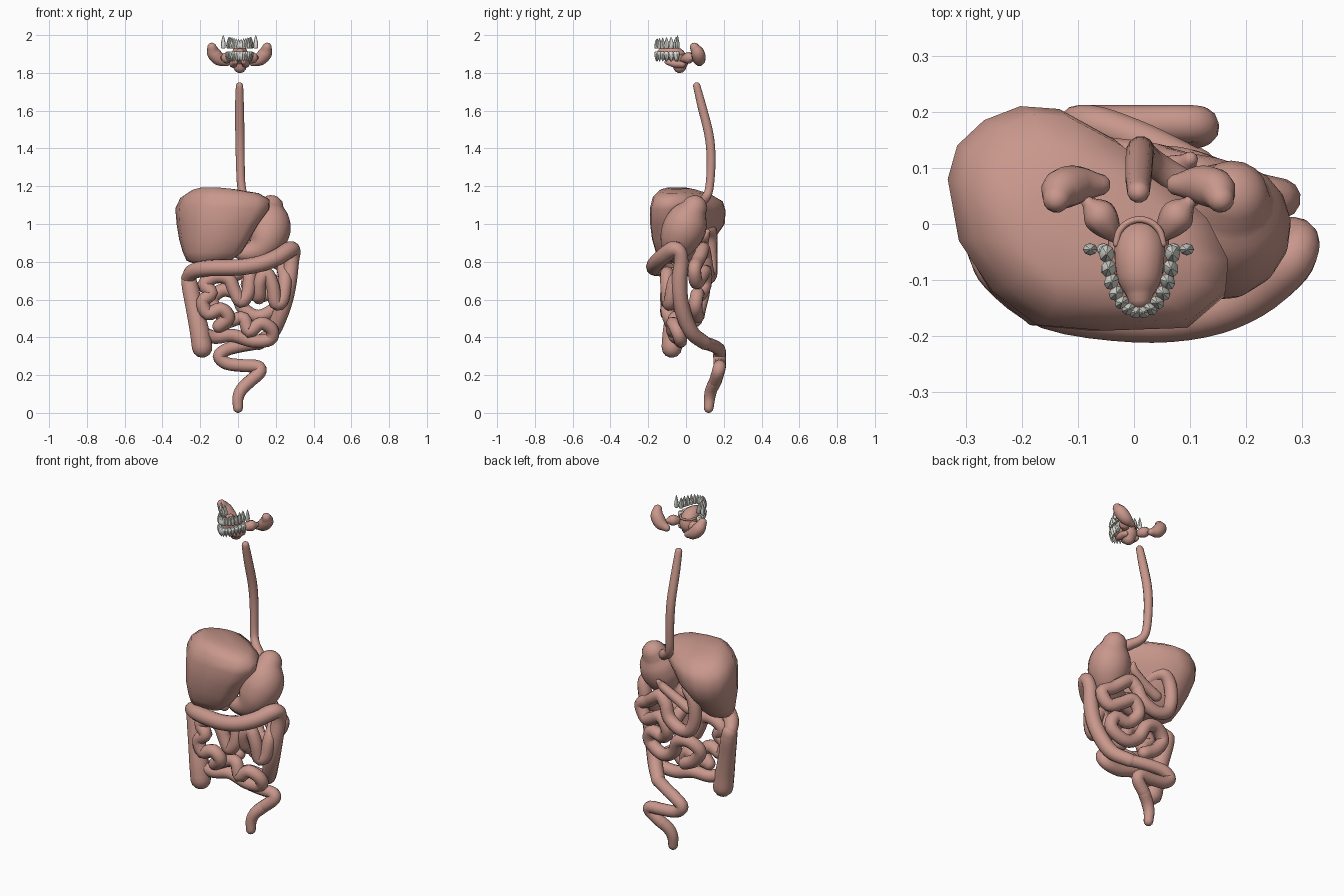
import bpy, bmesh, math
from mathutils import Vector

flesh = bpy.data.materials.new("flesh")
flesh.diffuse_color = (0.58, 0.31, 0.26, 1)
tooth_mat = bpy.data.materials.new("enamel")
tooth_mat.diffuse_color = (0.75, 0.75, 0.7, 1)


def finish(name, rings, mat=flesh, angle=50):
    """Skin a list of equal-length vertex rings and cap both ends."""
    bm = bmesh.new()
    vs = [[bm.verts.new(p) for p in ring] for ring in rings]
    n = len(rings[0])
    for a, b in zip(vs, vs[1:]):
        for i in range(n):
            j = (i + 1) % n
            bm.faces.new((a[i], a[j], b[j], b[i]))
    bm.faces.new(vs[0][::-1])
    bm.faces.new(vs[-1])
    bmesh.ops.recalc_face_normals(bm, faces=bm.faces)
    me = bpy.data.meshes.new(name)
    bm.to_mesh(me)
    bm.free()
    me.materials.append(mat)
    ob = bpy.data.objects.new(name, me)
    bpy.context.collection.objects.link(ob)
    bpy.ops.object.select_all(action='DESELECT')
    ob.select_set(True)
    bpy.context.view_layer.objects.active = ob
    bpy.ops.object.shade_smooth_by_angle(angle=math.radians(angle))
    return ob


def tube(name, pts, r=None, sides=12, steps=4):
    """Round-ended tube through points (x, y, z[, radius])."""
    P = [Vector((*p[:3], r if r else p[3])) for p in pts]
    P = [2 * P[0] - P[1]] + P + [2 * P[-1] - P[-2]]
    path = []
    for a, b, c, d in zip(P, P[1:], P[2:], P[3:]):
        for k in range(steps):
            t = k / steps
            path.append(0.5 * (2 * b + (c - a) * t + (2 * a - 5 * b + 4 * c - d) * t * t
                               + (3 * b - a - 3 * c + d) * t ** 3))
    path.append(P[-2])
    pos = [p.to_3d() for p in path]
    rad = [p[3] for p in path]
    n = len(pos)
    tan = [(pos[min(i + 1, n - 1)] - pos[max(i - 1, 0)]).normalized() for i in range(n)]
    stations = [(pos[i], rad[i], tan[i]) for i in range(n)]
    caps = [math.radians(a) for a in (28, 55, 80)]
    stations = ([(pos[0] - tan[0] * rad[0] * math.sin(a), rad[0] * math.cos(a), tan[0]) for a in caps[::-1]]
                + stations
                + [(pos[-1] + tan[-1] * rad[-1] * math.sin(a), rad[-1] * math.cos(a), tan[-1]) for a in caps])
    u = tan[0].orthogonal().normalized()
    rings = []
    for c, q, t in stations:
        u = (u - t * u.dot(t)).normalized()
        v = t.cross(u)
        rings.append([c + q * (u * math.cos(w) + v * math.sin(w))
                      for w in (2 * math.pi * k / sides for k in range(sides))])
    return finish(name, rings)


# Oesophagus
tube("oesophagus", [(.008, .057, 1.73, .02), (.008, .085, 1.62, .024), (.01, .122, 1.47, .025),
                    (.012, .133, 1.34, .024), (.018, .125, 1.2, .023), (.04, .105, 1.14, .024),
                    (.1, .06, 1.1, .03)])

# Stomach
tube("stomach", [(.175, .045, 1.085, .068), (.17, .018, 1.035, .103), (.163, -.012, .97, .115),
                 (.14, -.042, .905, .1), (.1, -.06, .86, .068), (.03, -.06, .845, .042),
                 (-.03, -.03, .87, .03)], sides=16)

# Liver: plan outline stretched to fit each level, top tilted down to the back and left lobe
plan = [(-.33, .08), (-.313, .14), (-.265, .185), (-.2, .21), (-.13, .205), (-.03, .15), (.05, .085), (.13, .01),
        (.17, -.07), (.165, -.13), (.1, -.185), (-.05, -.19), (-.17, -.18), (-.25, -.12), (-.31, -.03)]
levels = [(1.193, -.2, -.02, -.1, .05), (1.183, -.25, .11, -.14, .13), (1.15, -.305, .168, -.175, .195),
          (1.09, -.332, .165, -.19, .21), (1.0, -.325, .11, -.19, .205), (.92, -.312, .062, -.18, .15),
          (.85, -.292, .02, -.16, .09), (.805, -.272, -.04, -.135, .04), (.79, -.23, -.1, -.1, .0)]
rings = []
for z, x0, x1, y0, y1 in levels:
    w = max(0, (z - 1) / .19)
    ring = []
    for px, py in plan:
        x, y = x0 + (px + .33) / .5 * (x1 - x0), y0 + (py + .19) / .4 * (y1 - y0)
        ring.append(Vector((x, y, z - w * (.1 * max(0, x + .1) + .2 * max(0, y)))))
    rings.append(ring)
finish("liver", rings, angle=70)

# Gallbladder and pancreas
tube("gallbladder", [(-.06, -.04, .8, .028), (-.05, .0, .86, .024), (-.03, .04, .91, .01)])
tube("pancreas", [(-.08, .09, .84, .03), (.0, .09, .88, .028), (.08, .1, .93, .024), (.1, .115, .96, .014)])

# Duodenum
tube("duodenum", [(-.03, -.03, .87), (-.06, .05, .95), (-.1, .12, .97), (-.14, .13, .92), (-.15, .13, .82),
                  (-.12, .13, .74), (-.05, .12, .72), (.03, .11, .76), (.06, .1, .83)], r=.036)

# Small intestine: rear coils, then front coils
tube("small_intestine_rear", [
    (.06, .1, .83), (.1, .09, .87), (.15, .08, .84), (.2, .06, .8), (.262, .045, .76), (.22, .055, .69),
    (.15, .08, .72), (.09, .1, .75), (.05, .1, .68), (.1, .07, .62), (.18, .06, .63), (.2, .05, .56),
    (.11, .06, .51), (.03, .07, .55), (-.01, .09, .63), (-.08, .09, .65), (-.14, .07, .6), (-.1, .06, .53),
    (-.03, .05, .49)], r=.036)
tube("small_intestine_front", [
    (.24, .0, .76), (.25, -.06, .7), (.235, -.08, .6), (.2, -.09, .58), (.185, -.1, .67), (.15, -.1, .74),
    (.115, -.1, .69), (.11, -.07, .61), (.09, -.03, .68), (.065, -.08, .74), (.055, -.1, .64), (.015, -.1, .59),
    (-.02, -.1, .65), (-.05, -.1, .71), (-.12, -.09, .72), (-.18, -.09, .68), (-.14, -.1, .635),
    (-.185, -.1, .59), (-.16, -.1, .525), (-.09, -.1, .55), (-.05, -.09, .505), (-.1, -.07, .46)], r=.036)
tube("ileum", [(-.1, -.07, .46), (-.03, -.05, .49), (.03, -.06, .5), (.06, -.07, .43), (.12, -.07, .475),
               (.18, -.05, .44), (.17, -.03, .39), (.08, -.03, .38), (-.03, -.03, .41), (-.12, -.05, .4),
               (-.18, -.07, .42)], r=.035)

# Large intestine
tube("ascending_colon", [(-.19, -.075, .348, .056), (-.205, -.07, .44, .053), (-.23, -.055, .55, .047),
                         (-.25, -.04, .65, .046), (-.26, -.035, .7, .042)])
tube("transverse_colon", [(-.265, -.04, .715, .036), (-.235, -.085, .75, .042), (-.15, -.145, .767, .043),
                          (.0, -.168, .77, .043), (.12, -.16, .79, .043), (.21, -.125, .825, .044),
                          (.275, -.07, .865, .044), (.295, -.035, .855, .036), (.285, -.025, .8, .038),
                          (.27, -.035, .7, .042), (.25, -.03, .6, .042), (.215, -.005, .5, .042),
                          (.175, .035, .42, .04), (.11, .1, .37, .037)])
tube("sigmoid_colon", [(.11, .1, .37), (.02, .145, .355), (-.06, .175, .335), (-.1, .178, .3),
                       (-.06, .178, .262), (.03, .178, .25), (.105, .178, .245), (.115, .17, .215),
                       (.06, .155, .165)], r=.034)
tube("rectum", [(.06, .155, .165, .034), (.02, .135, .125, .033), (.0, .125, .08, .03), (.0, .12, .026, .026)])

# Tongue with root
tube("tongue", [(.01, -.128, 1.908, .024), (.01, -.1, 1.903, .04), (.01, -.055, 1.893, .046),
                (.01, -.032, 1.862, .045), (.01, -.033, 1.835, .036)])

# Arch behind the tongue
tube("palate_arch", [(.01 + .042 * math.cos(a), -.035 + .043 * math.sin(a), 1.9)
                     for a in (math.pi * k / 6 for k in range(7))], r=.006, sides=8)

# Salivary glands, mirrored
for side, s in (("left", 1), ("right", -1)):
    def mir(pts):
        return [(.008 + s * x, y, z, r) for x, y, z, r in pts]
    tube("parotid_gland_" + side, mir([(.146, .045, 1.935, .025), (.137, .062, 1.905, .036),
                                       (.108, .07, 1.872, .034), (.07, .07, 1.855, .02)]))
    tube("submandibular_gland_" + side, mir([(.09, .038, 1.88, .012), (.072, .018, 1.88, .03),
                                             (.055, -.005, 1.875, .025), (.04, -.028, 1.87, .008)]), sides=8)
    tube("sublingual_gland_" + side, mir([(.036, -.02, 1.845, .018), (.032, -.06, 1.85, .022),
                                          (.022, -.1, 1.858, .014)]), sides=8)


# Teeth: broad crown plus pointed root, upper rows point up
def tooth(name, x, y, ang, size, biting, up, length):
    prof = [(0, .6), (.08, .9), (.28, 1), (.5, .85), (.8, .45), (1, .1)]
    c, s = math.cos(ang), math.sin(ang)
    rings = []
    for h, w in prof:
        rings.append([Vector((x + size * w * (math.cos(a) * c - .85 * math.sin(a) * s),
                              y + size * w * (math.cos(a) * s + .85 * math.sin(a) * c),
                              biting + up * h * length))
                      for a in (math.pi * k / 4 for k in range(8))])
    finish(name, rings, tooth_mat, 40)


for jaw, z, up, length in (("upper", 1.928, 1, .05), ("lower", 1.912, -1, .052)):
    for k in range(14):
        t = math.pi * (k + .5) / 14
        back = abs(math.cos(t))
        x, y = .01 + .059 * math.cos(t), -.04 - .118 * math.sin(t)
        tooth(f"{jaw}_tooth_{k + 1}", x, y, t + math.pi / 2, .0125 + .004 * back ** 2, z, up,
              length + (.012 * back if up > 0 else 0))
    for s in (-1, 1):
        tooth(f"{jaw}_wisdom_tooth_{s}", .008 + s * (.086 if up > 0 else .062), -.045, 0, .013, z, up,
              length + (.022 if up > 0 else 0))
